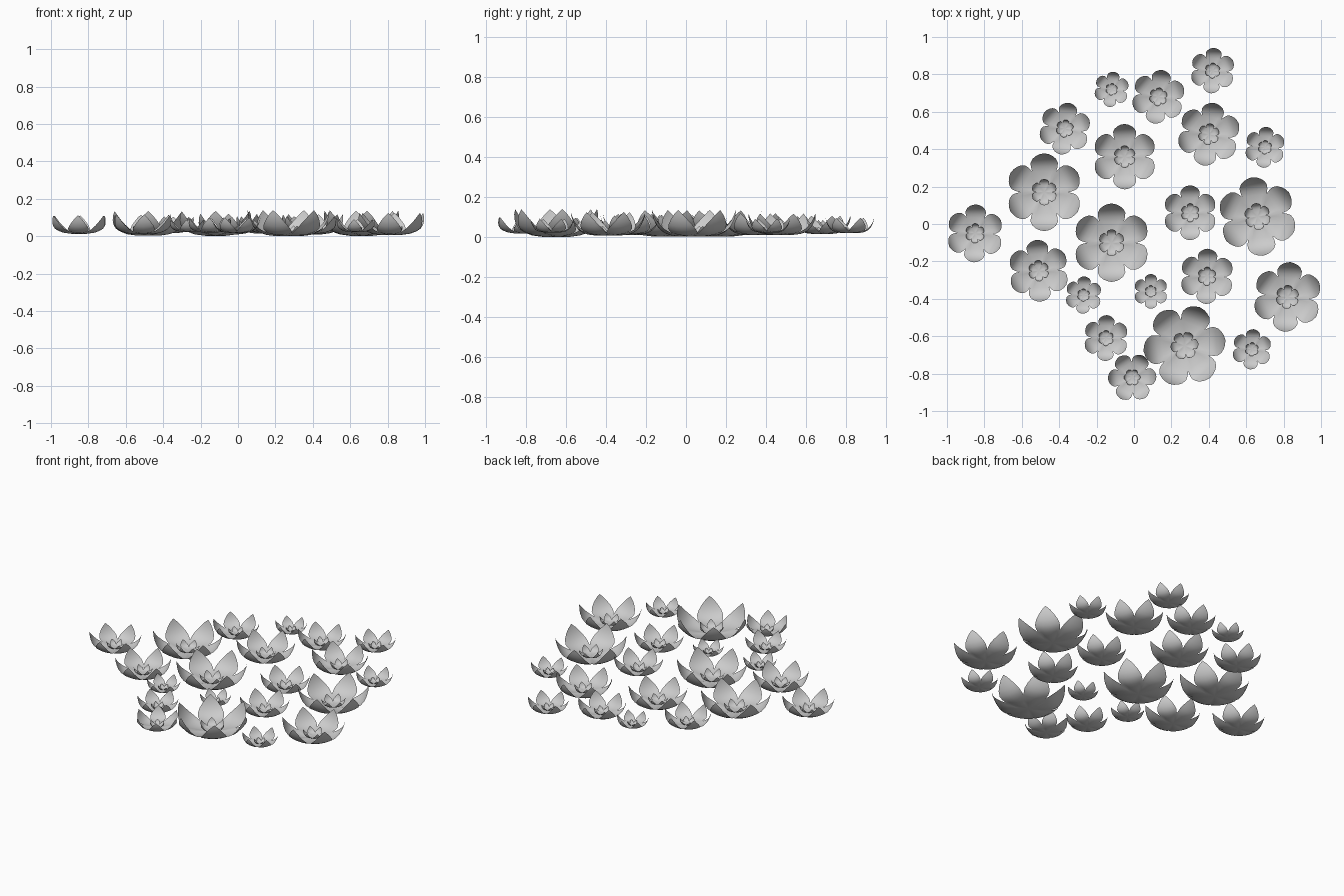
import bpy
import bmesh
from math import cos, sin, radians, pi

cube = bpy.data.objects.get("Cube")
if cube:
    bpy.data.objects.remove(cube, do_unlink=True)

grey = bpy.data.materials.new("petal grey")
grey.use_nodes = True
colour = (0.6, 0.6, 0.6, 1)
grey.diffuse_color = colour
grey.node_tree.nodes["Principled BSDF"].inputs["Base Color"].default_value = colour

# Petal stations from heart to tip: distance out, half width, height
PETAL = [(0.3, 0.173, 0), (0.54, 0.312, 0.03), (0.66, 0.345, 0.07), (0.76, 0.35, 0.13),
         (0.86, 0.3, 0.24), (0.93, 0.215, 0.37), (0.975, 0.12, 0.5)]
TIP = (1, 0, 0.63)
ACROSS = 6
PETALS = 6


def add_petal(bm, angle, scale, lift):
    """One cupped, pointed petal pointing outwards at the given angle."""
    ca, sa = cos(angle), sin(angle)

    def vert(r, w, z):
        return bm.verts.new((scale * (r * ca - w * sa), scale * (r * sa + w * ca), scale * z + lift))

    heart = vert(0, 0, 0)
    tip = vert(*TIP)
    rows = []
    for r, half, z in PETAL:
        row = []
        for i in range(ACROSS + 1):
            u = 2 * i / ACROSS - 1
            row.append(vert(r, u * half, z + 0.15 * half * u * u))
        rows.append(row)
    for i in range(ACROSS):
        bm.faces.new((heart, rows[0][i], rows[0][i + 1]))
        bm.faces.new((rows[-1][i], tip, rows[-1][i + 1]))
        for a, b in zip(rows, rows[1:]):
            bm.faces.new((a[i], b[i], b[i + 1], a[i + 1]))


# Flower mesh of unit radius: a wide outer whorl and a small inner one
bm = bmesh.new()
for scale, lift in ((1, 0), (0.34, 0.04)):
    for k in range(PETALS):
        add_petal(bm, 2 * pi * k / PETALS, scale, lift)
bmesh.ops.remove_doubles(bm, verts=bm.verts, dist=0.0005)
flower_mesh = bpy.data.meshes.new("flower")
bm.to_mesh(flower_mesh)
bm.free()
flower_mesh.materials.append(grey)
flower_mesh.polygons.foreach_set("use_smooth", [True] * len(flower_mesh.polygons))

# Flower positions: x, y, radius, turn in degrees
FLOWERS = [
    (-0.85, -0.05, 0.155, 28), (-0.48, 0.17, 0.208, 30), (-0.37, 0.51, 0.14, 20),
    (-0.12, 0.72, 0.095, 22), (0.13, 0.68, 0.145, 21), (0.42, 0.82, 0.122, 26),
    (0.4, 0.48, 0.17, 20), (0.7, 0.41, 0.11, 25), (-0.05, 0.36, 0.175, 30),
    (0.3, 0.06, 0.147, 30), (0.66, 0.04, 0.212, 38), (-0.51, -0.25, 0.166, 33),
    (-0.12, -0.1, 0.21, 30), (-0.27, -0.38, 0.1, 27), (0.09, -0.36, 0.093, 30),
    (0.39, -0.28, 0.148, 28), (0.82, -0.39, 0.187, 25), (-0.15, -0.61, 0.123, 28),
    (-0.01, -0.82, 0.13, 2), (0.27, -0.65, 0.221, 8), (0.63, -0.67, 0.108, 25),
]

for n, (x, y, radius, turn) in enumerate(FLOWERS, 1):
    flower = bpy.data.objects.new(f"flower_{n}", flower_mesh)
    flower.location = (x, y, 0.043 - 0.195 * radius)
    flower.rotation_euler.z = radians(turn)
    flower.scale = (radius, radius, radius)
    bpy.context.collection.objects.link(flower)
